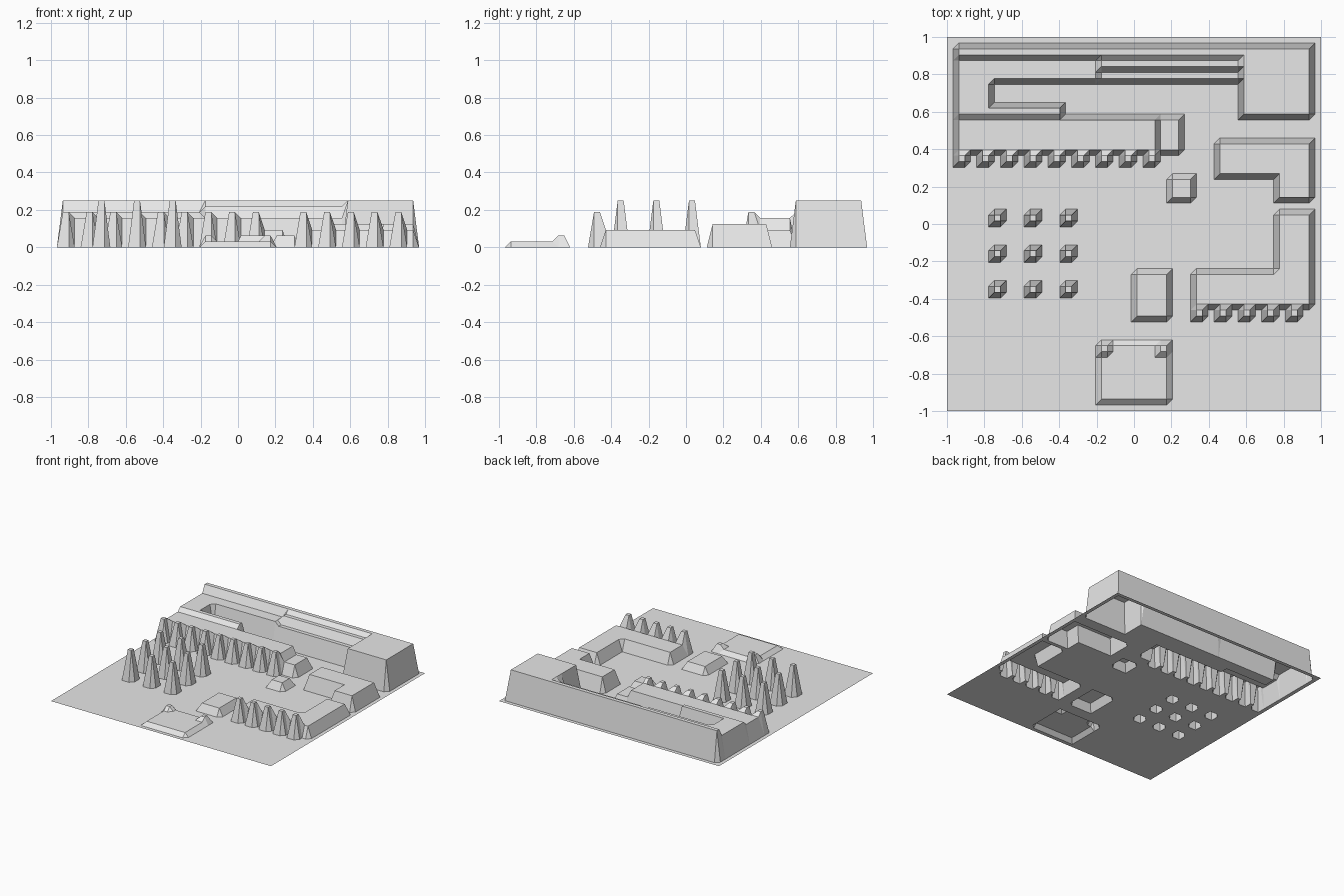
import bpy
import bmesh

if "Cube" in bpy.data.objects:
    bpy.data.objects.remove(bpy.data.objects["Cube"], do_unlink=True)

SIZE = 64                      # grid points per side
CELL = 2 / (SIZE - 1)
STEP = 0.25 / 8                # height of one level

height = [[0] * SIZE for _ in range(SIZE)]
owner = [["ground"] * SIZE for _ in range(SIZE)]
names = ["ground"]

stone = bpy.data.materials.new("pale_grey")
stone.use_nodes = True
colour = (0.8, 0.8, 0.8, 1)
stone.diffuse_color = colour
stone.node_tree.nodes["Principled BSDF"].inputs["Base Color"].default_value = colour


def raise_area(name, left, right, back, front, level):
    """Lift a rectangle of grid points; columns run left to right, rows back to front."""
    if name not in names:
        names.append(name)
    for i in range(left, right + 1):
        for j in range(back, front + 1):
            if level > height[i][j]:
                height[i][j] = level
                owner[i][j] = name


def raise_spikes(name, columns, rows, level):
    """Lift a grid of narrow spikes, each one cell wide at the tip."""
    for i in columns:
        for j in rows:
            raise_area(name, i, i + 1, j, j + 1, level)


# Rear wall and its corner tower
raise_area("rear_wall", 2, 61, 2, 3, 8)
raise_area("corner_tower", 50, 61, 2, 13, 8)

# Ledges along the wall and around the pit
raise_area("left_ledge", 2, 25, 4, 7, 6)
raise_area("left_ledge", 2, 7, 4, 13, 6)
raise_area("left_ledge", 2, 19, 12, 13, 6)
raise_area("upper_ledge", 26, 50, 4, 5, 7)
raise_area("lower_ledge", 26, 50, 6, 7, 5)

# Terrace with a lower end step and a row of buttresses
raise_area("terrace", 2, 35, 14, 19, 5)
raise_area("terrace_step", 36, 39, 14, 19, 3)
raise_spikes("terrace_buttresses", range(2, 35, 4), [20], 6)

# Angled blocks on the left side of the court
raise_area("upper_angled_block", 46, 61, 18, 23, 4)
raise_area("upper_angled_block", 56, 61, 18, 27, 4)
raise_area("lower_angled_block", 56, 61, 30, 45, 3)
raise_area("lower_angled_block", 42, 61, 40, 45, 3)
raise_spikes("block_buttresses", range(42, 59, 4), [46], 6)

# Free-standing pieces
raise_area("small_block", 38, 41, 24, 27, 2)
raise_area("low_block", 32, 37, 40, 47, 2)
raise_spikes("pillars", range(8, 21, 6), range(30, 43, 6), 8)

# Front platform and its two posts
raise_area("front_platform", 26, 37, 52, 61, 1)
raise_spikes("platform_posts", [26, 36], [52], 2)


def split_faces():
    """Share out the faces of the relief between the named parts."""
    faces = {name: [] for name in names}
    for i in range(SIZE - 1):
        for j in range(SIZE - 1):
            tl, bl, br, tr = (i, j), (i, j + 1), (i + 1, j + 1), (i + 1, j)
            if not any(height[a][b] for a, b in (tl, bl, br, tr)):
                faces["ground"].append((tl, bl, br, tr))
                continue
            for tri in ((tl, bl, tr), (tr, bl, br)):
                a, b = max(tri, key=lambda p: height[p[0]][p[1]])
                faces[owner[a][b]].append(tri)
    return faces


def build_part(name, faces):
    bm = bmesh.new()
    verts = {}
    for face in faces:
        for i, j in face:
            if (i, j) not in verts:
                verts[i, j] = bm.verts.new(
                    (i * CELL - 1, 1 - j * CELL, height[i][j] * STEP))
        bm.faces.new([verts[p] for p in face])
    if name != "ground":
        bmesh.ops.dissolve_limit(bm, angle_limit=0.01,
                                 verts=bm.verts[:], edges=bm.edges[:])
    mesh = bpy.data.meshes.new(name)
    bm.to_mesh(mesh)
    bm.free()
    mesh.materials.append(stone)
    bpy.context.collection.objects.link(bpy.data.objects.new(name, mesh))


for part, part_faces in split_faces().items():
    build_part(part, part_faces)
